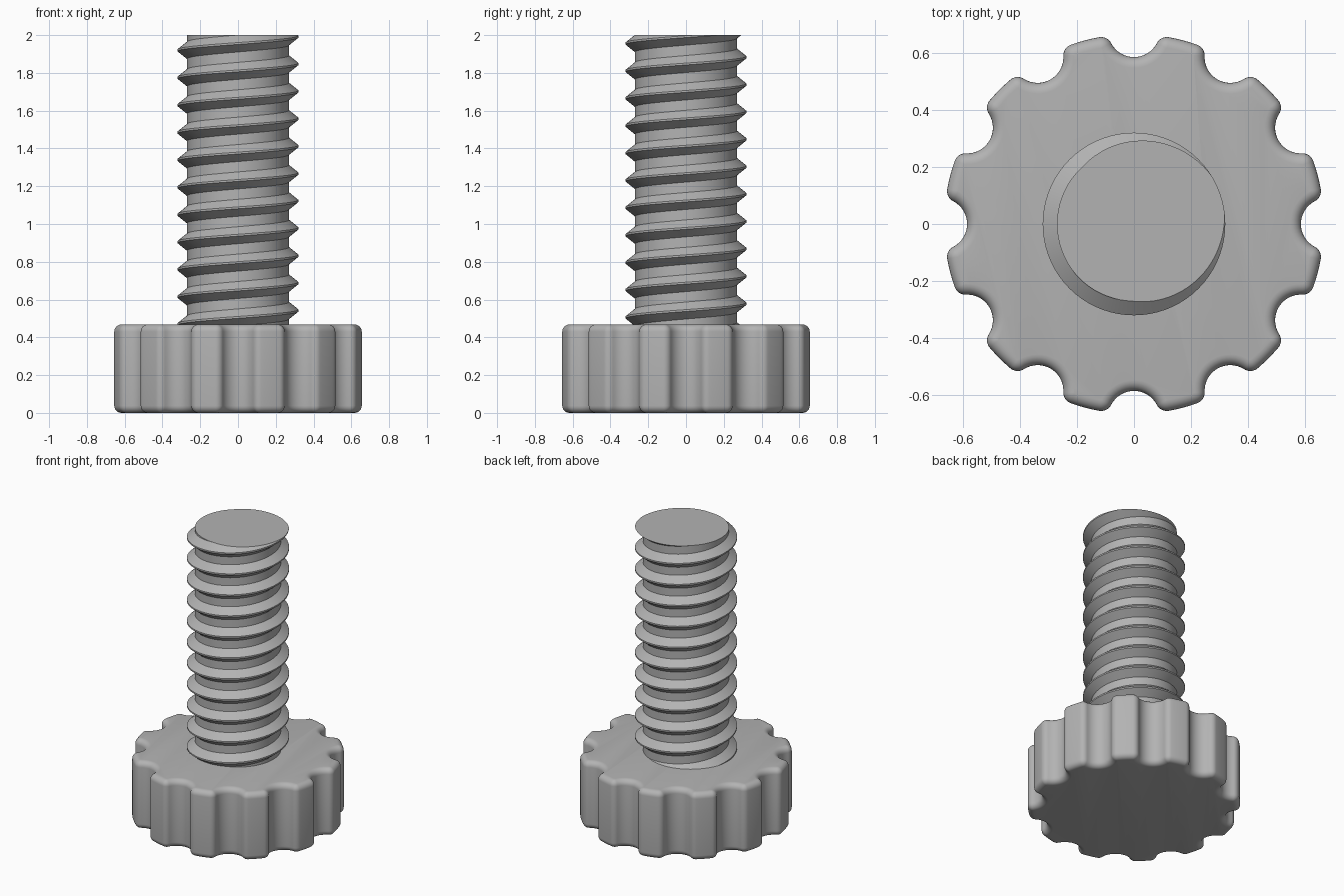
import bpy, bmesh, math
from math import sin, cos, pi, acos, atan2

if "Cube" in bpy.data.objects:
    bpy.data.objects.remove(bpy.data.objects["Cube"])

grey = bpy.data.materials.new("plain grey")
grey.use_nodes = True
GREY = (0.45, 0.45, 0.45, 1)
grey.diffuse_color = GREY
grey.node_tree.nodes["Principled BSDF"].inputs["Base Color"].default_value = GREY


def finish(bm, name, angle):
    """Turn a bmesh into a shaded object."""
    bmesh.ops.recalc_face_normals(bm, faces=bm.faces)
    mesh = bpy.data.meshes.new(name)
    bm.to_mesh(mesh)
    bm.free()
    mesh.materials.append(grey)
    obj = bpy.data.objects.new(name, mesh)
    bpy.context.collection.objects.link(obj)
    bpy.ops.object.select_all(action='DESELECT')
    obj.select_set(True)
    bpy.context.view_layer.objects.active = obj
    bpy.ops.object.shade_smooth_by_angle(angle=math.radians(angle))
    return obj


# Grip knob: twelve scallops joined to the rim by small fillets
KNOB_TOP, RIM, LOBES = 0.468, 0.666, 12
SCALLOP_POS, SCALLOP_R, FILLET, ROUND = 0.675, 0.09, 0.04, 0.038


def knob_outline(inset):
    """Knob outline moved inward by inset."""
    fc, reach = RIM - FILLET, SCALLOP_R + FILLET
    a = acos((fc**2 + SCALLOP_POS**2 - reach**2) / (2 * fc * SCALLOP_POS))
    cx, cy = fc * cos(a), fc * sin(a)
    tangent = atan2(cy, cx - SCALLOP_POS)
    half = []
    for i in range(9):                      # scallop floor to its shoulder
        t = pi + (tangent - pi) * i / 8
        r = SCALLOP_R + inset
        half.append((SCALLOP_POS + r * cos(t), r * sin(t)))
    for i in range(1, 9):                   # shoulder fillet
        t = tangent - pi + (a - tangent + pi) * i / 8
        r = FILLET - inset
        half.append((cx + r * cos(t), cy + r * sin(t)))
    mid = pi / LOBES
    for i in range(1, 4):                   # rim arc
        t = a + (mid - a) * i / 3
        half.append(((RIM - inset) * cos(t), (RIM - inset) * sin(t)))
    sector = [(x, -y) for x, y in reversed(half[1:-1])] + half
    points = []
    for k in range(LOBES):
        c, s = cos(2 * pi * k / LOBES), sin(2 * pi * k / LOBES)
        points += [(x * c - y * s, x * s + y * c) for x, y in sector]
    return points


def bridge(bm, a, b):
    n = len(a)
    for i in range(n):
        bm.faces.new((a[i], a[(i + 1) % n], b[(i + 1) % n], b[i]))


bm = bmesh.new()
arc = [(ROUND * (1 - cos(i * pi / 12)), ROUND * (1 - sin(i * pi / 12))) for i in range(7)]
levels = [(d, z) for d, z in reversed(arc)] + [(d, KNOB_TOP - z) for d, z in arc]
rings = [[bm.verts.new((x, y, z)) for x, y in knob_outline(d)] for d, z in levels]
for low, high in zip(rings, rings[1:]):
    bridge(bm, low, high)
bm.faces.new(rings[0])
bm.faces.new(rings[-1])
finish(bm, "grip_knob", 30)

# Threaded shaft: tooth profile swept up a right-handed helix, cut flat on top
ROOT, CREST, PITCH, STEPS, TOP = 0.27, 0.32, 0.145, 72, 2.0
TOOTH, FLAT, PHASE = 0.045, 0.005, math.radians(20)
profile = [(ROOT, -TOOTH), (CREST, -FLAT), (CREST, FLAT), (ROOT, TOOTH), (ROOT, PITCH - TOOTH)]
bm = bmesh.new()
previous = None
for i in range(-12 * STEPS, 2 * STEPS):
    t = 2 * pi * i / STEPS
    z0 = TOP + PITCH * i / STEPS
    row = [bm.verts.new((r * cos(t + PHASE), r * sin(t + PHASE), z0 + z)) for r, z in profile]
    if previous:
        for j in range(len(profile) - 1):
            bm.faces.new((previous[j], row[j], row[j + 1], previous[j + 1]))
    previous = row
bmesh.ops.remove_doubles(bm, verts=bm.verts, dist=0.0005)


def cut(height, direction):
    """Slice off the shaft past a height and cap it."""
    geom = bm.verts[:] + bm.edges[:] + bm.faces[:]
    res = bmesh.ops.bisect_plane(bm, geom=geom, plane_co=(0, 0, height),
                                 plane_no=(0, 0, direction), clear_outer=True)
    edges = [e for e in res["geom_cut"] if isinstance(e, bmesh.types.BMEdge)]
    bmesh.ops.holes_fill(bm, edges=edges, sides=0)


cut(TOP, 1)
cut(KNOB_TOP - 0.02, -1)
finish(bm, "threaded_shaft", 25)
